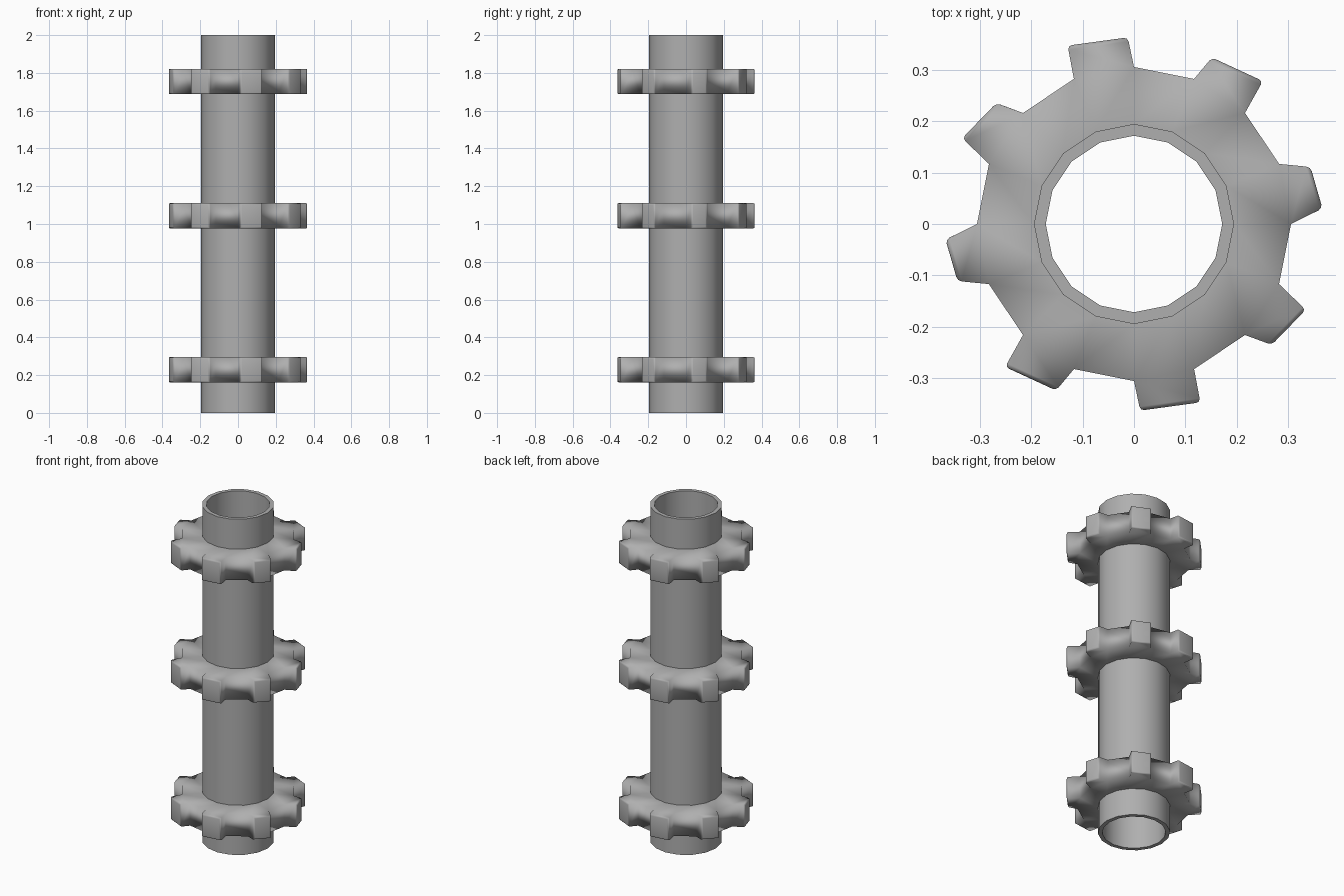
import bpy, bmesh
from math import cos, sin, tau, radians
from mathutils import Vector

if "Cube" in bpy.data.objects:
    bpy.data.objects.remove(bpy.data.objects["Cube"])

SIDES = 16
R_OUT, R_IN, R_GEAR = 0.195, 0.172, 0.306
GEAR_H, TOOTH_H, BEVEL = 0.134, 0.0625, 0.008
TIP_SQUEEZE = 0.69  # tooth tips are narrowed along y

grey = bpy.data.materials.new("dark_grey")
grey.diffuse_color = (0.43, 0.43, 0.43, 1)
grey.use_nodes = True
grey.node_tree.nodes["Principled BSDF"].inputs["Base Color"].default_value = grey.diffuse_color


def revolve(profile, closed):
    """Spin (radius, z) points about z; returns bmesh and its faces per profile segment."""
    bm = bmesh.new()
    rings = [[bm.verts.new((r * cos(tau * i / SIDES), r * sin(tau * i / SIDES), z))
              for i in range(SIDES)] for r, z in profile]
    pairs = list(zip(rings, rings[1:] + rings[:1])) if closed else list(zip(rings, rings[1:]))
    bands = []
    for a, b in pairs:
        bands.append([bm.faces.new((a[i], a[(i + 1) % SIDES], b[(i + 1) % SIDES], b[i]))
                      for i in range(SIDES)])
    return bm, bands


def finish(bm, name, angle, z=0.0):
    bmesh.ops.recalc_face_normals(bm, faces=bm.faces)
    mesh = bpy.data.meshes.new(name)
    bm.to_mesh(mesh)
    bm.free()
    mesh.materials.append(grey)
    ob = bpy.data.objects.new(name, mesh)
    ob.location.z = z
    bpy.context.collection.objects.link(ob)
    bpy.ops.object.select_all(action='DESELECT')
    ob.select_set(True)
    bpy.context.view_layer.objects.active = ob
    bpy.ops.object.shade_smooth_by_angle(angle=radians(angle))


# Hollow shaft
bm, _ = revolve([(R_OUT, 0), (R_OUT, 2), (R_IN, 2), (R_IN, 0)], True)
finish(bm, "shaft", 30)


# Toothed collar: a ring with every other rim face pulled out and its tip bevelled
def toothed_collar(name, z):
    h = GEAR_H / 2
    bm, bands = revolve([(R_OUT, -h), (R_GEAR, -h), (R_GEAR, h), (R_OUT, h)], False)
    for f in bands[1][::2]:
        n = Vector((*f.calc_center_median().xy, 0)).normalized()
        tip = bmesh.ops.extrude_discrete_faces(bm, faces=[f])["faces"][0]
        mid_y = tip.calc_center_median().y
        for v in tip.verts:
            v.co.y = mid_y + (v.co.y - mid_y) * TIP_SQUEEZE
            v.co += n * TOOTH_H
    edges = [e for e in bm.edges
             if all(v.co.xy.length > R_GEAR + 0.02 for v in e.verts)]
    bmesh.ops.bevel(bm, geom=edges, offset=BEVEL, offset_type='OFFSET',
                    segments=2, profile=0.5, affect='EDGES')
    finish(bm, name, 180, z)


for name, z in (("lower_collar", 0.2285), ("middle_collar", 1.0435), ("upper_collar", 1.7545)):
    toothed_collar(name, z)
